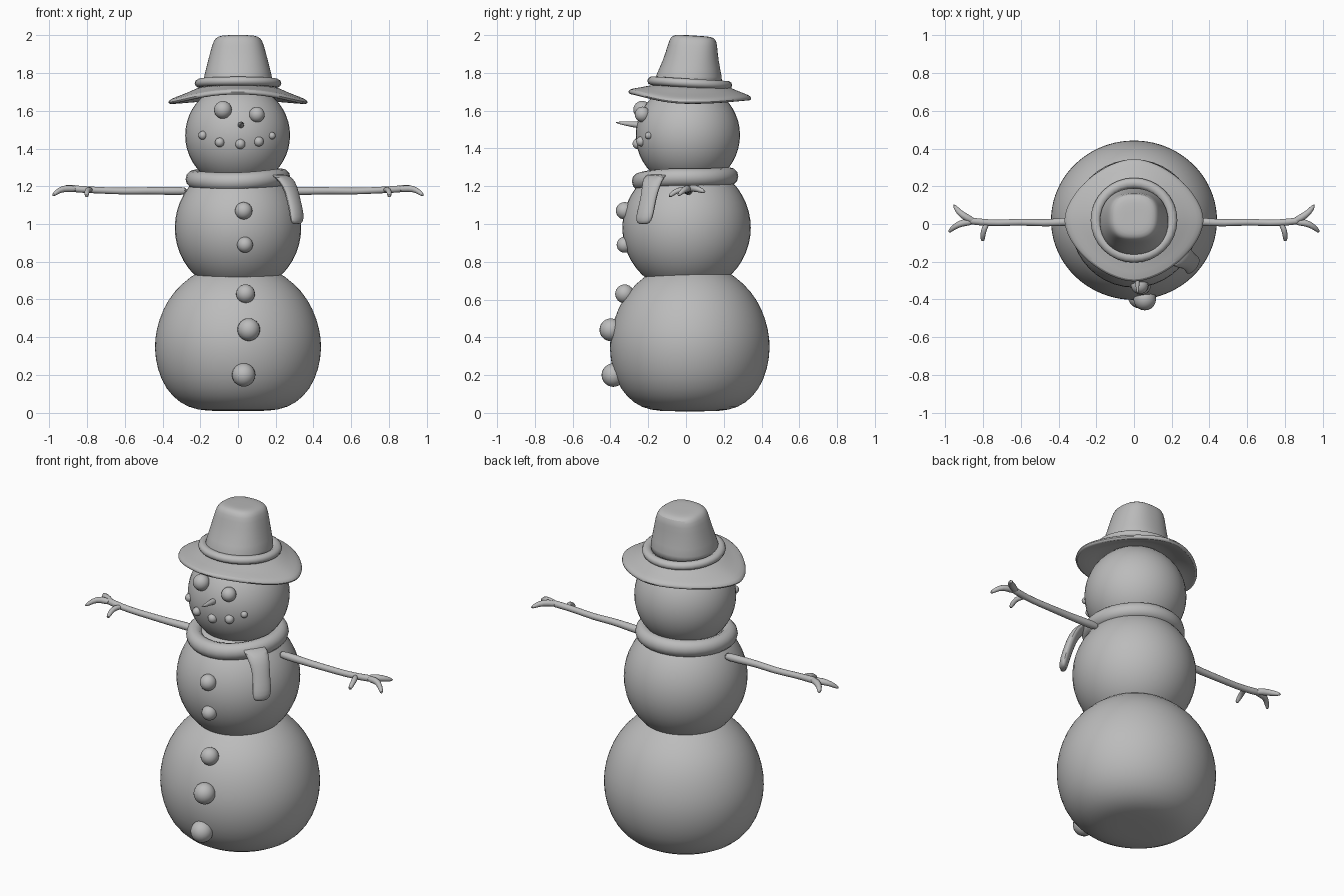
import bpy, bmesh, math
from mathutils import Vector

if "Cube" in bpy.data.objects:
    bpy.data.objects.remove(bpy.data.objects["Cube"])

grey = bpy.data.materials.new("plain grey")
grey.diffuse_color = (0.5, 0.5, 0.5, 1)
grey.use_nodes = True
grey.node_tree.nodes["Principled BSDF"].inputs["Base Color"].default_value = grey.diffuse_color


def finish(ob, name, sub=0):
    ob.name = name
    ob.data.materials.clear()
    ob.data.materials.append(grey)
    bpy.ops.object.select_all(action='DESELECT')
    ob.select_set(True)
    bpy.context.view_layer.objects.active = ob
    if sub:
        ob.modifiers.new("smooth", 'SUBSURF').levels = sub
        ob.modifiers["smooth"].render_levels = sub
    bpy.ops.object.shade_smooth_by_angle(angle=math.radians(50))
    return ob


def ball(name, loc, size, seg=20, rings=12):
    bpy.ops.mesh.primitive_uv_sphere_add(segments=seg, ring_count=rings, radius=1, location=loc)
    ob = bpy.context.object
    ob.scale = size if isinstance(size, tuple) else (size,) * 3
    return finish(ob, name)


def skin(name, rings, sub=0, closed=False, caps=True):
    """Bridge equal-length rings of points into a surface."""
    bm = bmesh.new()
    vs = [[bm.verts.new(p) for p in r] for r in rings]
    n, m = len(vs[0]), len(vs)
    for i in range(m if closed else m - 1):
        a, b = vs[i], vs[(i + 1) % m]
        for j in range(n):
            k = (j + 1) % n
            bm.faces.new((a[j], a[k], b[k], b[j]))
    if caps and not closed:
        bm.faces.new(vs[0][::-1])
        bm.faces.new(vs[-1])
    bmesh.ops.recalc_face_normals(bm, faces=bm.faces)
    me = bpy.data.meshes.new(name)
    bm.to_mesh(me)
    bm.free()
    ob = bpy.data.objects.new(name, me)
    bpy.context.collection.objects.link(ob)
    return finish(ob, name, sub)


def tube(name, pts, radii, seg=8, sub=1):
    """Round branch along a path."""
    pts = [Vector(p) for p in pts]
    rings = []
    for i, p in enumerate(pts):
        d = (pts[min(i + 1, len(pts) - 1)] - pts[max(i - 1, 0)]).normalized()
        u = d.cross(Vector((0.1, 0.2, 1))).normalized()
        v = d.cross(u)
        rings.append([p + radii[i] * (u * math.cos(t) + v * math.sin(t))
                      for t in (math.tau * k / seg for k in range(seg))])
    return skin(name, rings, sub)


def oval(cx, cy, z, rx, ry, power=2.0, n=32, slope=0.0):
    """Superellipse ring; slope tilts it along y."""
    ring = []
    for k in range(n):
        t = math.tau * k / n
        c, s = math.cos(t), math.sin(t)
        r = (abs(c) ** power + abs(s) ** power) ** (-1 / power)
        ring.append((cx + rx * r * c, cy + ry * r * s, z + slope * r * s))
    return ring


# Snow body
base = [(0.10, 0.008), (0.22, 0.012), (0.31, 0.05), (0.385, 0.125), (0.43, 0.23), (0.446, 0.34),
        (0.436, 0.44), (0.40, 0.55), (0.34, 0.645), (0.25, 0.725), (0.15, 0.78), (0.05, 0.80)]
skin("lower_body", [oval(0, 0.02, z, r, r * 0.96, n=40) for r, z in base], 1)
ball("middle_body", (0, 0.003, 0.98), (0.335, 0.34, 0.345), 40, 24)
ball("head", (-0.002, 0.01, 1.47), (0.278, 0.276, 0.277), 40, 24)

# Buttons, eyes and mouth pebbles: x, y, z, radius
for x, y, z, r in [(0.03, -0.325, 1.07, 0.046), (0.037, -0.325, 0.89, 0.042), (0.04, -0.325, 0.63, 0.05),
                   (0.057, -0.398, 0.44, 0.06), (0.03, -0.385, 0.2, 0.062)]:
    ball("button", (x, y, z), r)
ball("eye_left", (-0.08, -0.232, 1.605), 0.047)
ball("eye_right", (0.1, -0.23, 1.58), 0.041)
for x, y, z, r in [(-0.187, -0.195, 1.47, 0.023), (-0.097, -0.25, 1.433, 0.025), (0.012, -0.256, 1.424, 0.027),
                   (0.11, -0.238, 1.437, 0.026), (0.18, -0.198, 1.468, 0.019)]:
    ball("mouth_pebble", (x, y, z), r, 16, 10)

# Carrot nose
tube("nose", [(0.015, -0.22, 1.522), (0.015, -0.26, 1.525), (0.018, -0.32, 1.532), (0.02, -0.376, 1.538)],
     [0.02, 0.019, 0.013, 0.003])

# Scarf loop, higher towards the back, and its hanging tail
loop = []
for i in range(32):
    a = math.tau * i / 32
    c, s = math.cos(a), math.sin(a)
    z = 1.238 + 0.014 * s + 0.012 * max(0, math.cos(a + 0.5)) ** 3
    loop.append([((0.232 + 0.046 * math.cos(t)) * c, -0.005 + (0.236 + 0.046 * math.cos(t)) * s,
                  z + 0.048 * math.sin(t)) for t in (math.tau * k / 12 for k in range(12))])
skin("scarf_loop", loop, 0, closed=True)

out, side = Vector((0.8, -0.6, 0)), Vector((0.6, 0.8, 0))
tail = []
for x, y, z, w, h in [(0.19, -0.14, 1.265, 0.06, 0.025), (0.24, -0.17, 1.255, 0.07, 0.032),
                      (0.275, -0.185, 1.20, 0.058, 0.03), (0.295, -0.2, 1.13, 0.05, 0.028),
                      (0.31, -0.215, 1.06, 0.056, 0.028), (0.313, -0.225, 1.015, 0.052, 0.024),
                      (0.311, -0.225, 0.998, 0.03, 0.012)]:
    tail.append([Vector((x, y, z)) + out * h * math.cos(t) + side * w * math.sin(t)
                 for t in (math.tau * k / 12 for k in range(12))])
skin("scarf_tail", tail, 1)


# Hat brim: pointed front and back, drooping sides
def brim_ring(f, dz):
    ring = []
    for x, y, z in oval(0, 0.02, 0, 0.375, 0.33, 1.65, 40):
        a = math.atan2((y - 0.02) / 0.33, x / 0.375)
        edge = 1.672 - 0.028 * math.cos(a) ** 2 + (0.028 if y < 0 else -0.008) * math.sin(a) ** 2
        ix, iy = 0.18 * math.cos(a), 0.02 + 0.18 * math.sin(a)
        ring.append((ix + (x - ix) * f, iy + (y - iy) * f, 1.725 + (edge - 1.725) * f ** 0.8 + dz))
    return ring


skin("hat_brim", [brim_ring(f, d) for f, d in
                  [(0, 0.015), (0.3, 0.015), (0.65, 0.014), (0.95, 0.014), (1, 0.0),
                   (0.95, -0.017), (0.65, -0.018), (0.3, -0.018), (0, -0.02)]], 1)

# Hat band roll
band = []
for i in range(32):
    a = math.tau * i / 32
    c, s = math.cos(a), math.sin(a)
    band.append([((0.202 + 0.028 * math.cos(t)) * c, 0.02 + (0.197 + 0.028 * math.cos(t)) * s,
                  1.746 - 0.012 * s + 0.024 * math.sin(t)) for t in (math.tau * k / 10 for k in range(10))])
skin("hat_band", band, 0, closed=True)

# Hat crown, tapering and slightly square at the top
skin("hat_crown", [oval(0, y, z, rx, ry, p, 32, s) for y, z, rx, ry, p, s in
                   [(0.01, 1.72, 0.195, 0.19, 2.1, 0), (0.012, 1.77, 0.183, 0.18, 2.2, 0),
                    (0.026, 1.87, 0.158, 0.145, 2.4, 0), (0.035, 1.95, 0.137, 0.13, 2.6, -0.004),
                    (0.038, 1.985, 0.122, 0.12, 2.7, -0.006), (0.038, 1.997, 0.095, 0.094, 2.6, -0.006),
                    (0.038, 1.998, 0.05, 0.05, 2.3, -0.003)]], 1)

# Twig arms with forked hands
for s, side_name in ((-1, "left"), (1, "right")):
    def twig(part, pts, radii):
        tube(f"{part}_{side_name}", [(s * x, y, z) for x, y, z in pts], radii)
    twig("arm", [(0.26, 0.015, 1.175), (0.36, 0.012, 1.175), (0.48, 0.004, 1.177), (0.6, 0.012, 1.173),
                 (0.72, 0.004, 1.178), (0.82, 0.01, 1.183), (0.89, 0.02, 1.188)],
         [0.026, 0.024, 0.021, 0.02, 0.019, 0.02, 0.022])
    twig("back_finger", [(0.84, 0.01, 1.184), (0.89, 0.035, 1.192), (0.93, 0.062, 1.185), (0.957, 0.105, 1.168)],
         [0.018, 0.022, 0.018, 0.009])
    twig("front_finger", [(0.85, 0.01, 1.184), (0.91, 0.008, 1.19), (0.95, -0.012, 1.18), (0.985, -0.045, 1.148)],
         [0.018, 0.022, 0.016, 0.01])
    twig("thumb", [(0.775, 0.008, 1.18), (0.795, -0.025, 1.183), (0.802, -0.06, 1.172), (0.802, -0.092, 1.142)],
         [0.014, 0.017, 0.015, 0.012])
